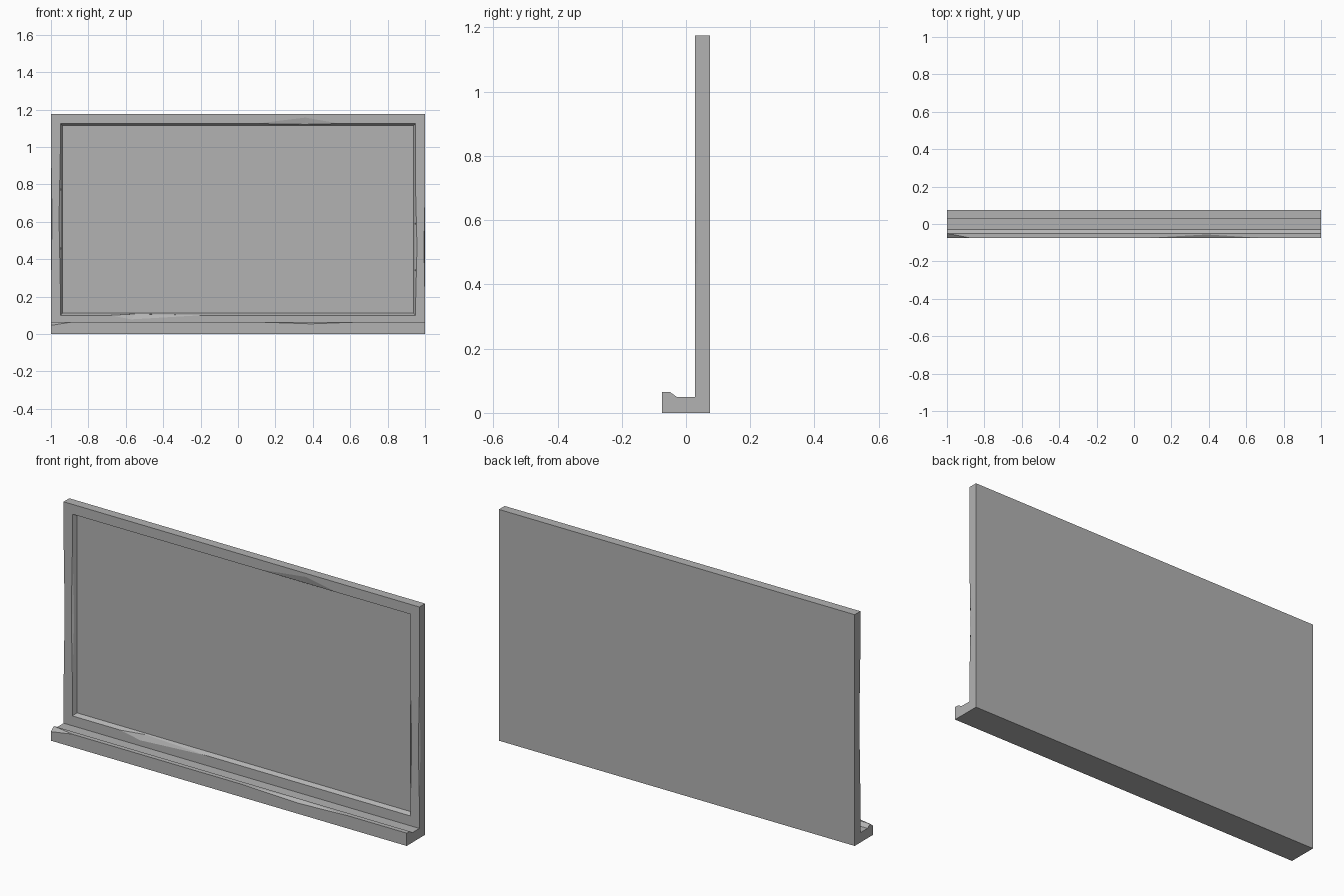
import bpy, bmesh
from mathutils import Vector

cube = bpy.data.objects.get("Cube")
if cube:
    bpy.data.objects.remove(cube, do_unlink=True)

grey = bpy.data.materials.new("plain grey")
grey.use_nodes = True
GREY = (0.45, 0.45, 0.45, 1)
grey.diffuse_color = GREY
grey.node_tree.nodes["Principled BSDF"].inputs["Base Color"].default_value = GREY

FRONT, BACK, LIP = 0.028, 0.074, -0.074
TOP, LIP_TOP, LEDGE = 1.175, 0.065, 0.05


def make_object(name, bm):
    bmesh.ops.recalc_face_normals(bm, faces=bm.faces)
    mesh = bpy.data.meshes.new(name)
    bm.to_mesh(mesh)
    bm.free()
    mesh.materials.append(grey)
    obj = bpy.data.objects.new(name, mesh)
    bpy.context.scene.collection.objects.link(obj)
    return obj


# Frame and tray: one side profile (y, z) swept along the width
profile = [(LIP, 0), (LIP, LIP_TOP), (-0.05, LIP_TOP), (-0.029, LEDGE),
           (FRONT, LEDGE), (FRONT, TOP), (BACK, TOP), (BACK, 0)]
bm = bmesh.new()
end = bm.faces.new([bm.verts.new((-1, y, z)) for y, z in profile])
swept = bmesh.ops.extrude_face_region(bm, geom=[end])
bmesh.ops.translate(bm, vec=(2, 0, 0),
                    verts=[g for g in swept["geom"] if isinstance(g, bmesh.types.BMVert)])
bmesh.ops.recalc_face_normals(bm, faces=bm.faces)

# Sunken writing panel with sloped border
panel = [f for f in bm.faces if f.normal.y < -0.9 and f.calc_center_median().z > 0.3]
bmesh.ops.inset_region(bm, faces=panel, thickness=0.05, use_even_offset=True)
bmesh.ops.inset_region(bm, faces=panel, thickness=0.011, use_even_offset=True)
for v in panel[0].verts:
    v.co.y += 0.02
board = make_object("board_with_tray", bm)

# Worn chips: edge start, edge end, one point on each adjoining face, outward direction
chips = [
    # upper and lower inner frame edges
    ((0.1, FRONT, 1.125), (0.54, FRONT, 1.125),
     (0.36, FRONT, 1.157), (0.36, 0.036, 1.121), (0, -1, -1)),
    ((-0.68, FRONT, 0.1), (-0.2, FRONT, 0.1),
     (-0.57, FRONT, 0.078), (-0.55, 0.042, 0.107), (0, -1, 1)),
    # front edge and corner of the tray lip
    ((0.08, LIP, LIP_TOP), (0.67, LIP, LIP_TOP),
     (0.39, LIP, 0.054), (0.39, -0.056, LIP_TOP), (0, -1, 1)),
    ((-1, LIP, 0.046), (-0.88, LIP, LIP_TOP),
     (-1, -0.05, LIP_TOP), (-1, LIP, LIP_TOP), (-1, -1, 1)),
]
# outer and inner upright edges on both sides
for s, low, high in ((-1, 0.25, 0.98), (1, 0.18, 0.75)):
    mid = (low + high) / 2
    chips.append(((s, FRONT, low), (s, FRONT, high),
                  (s * 0.994, FRONT, mid), (s, 0.038, mid), (s, -1, 0)))
    chips.append(((s * 0.95, FRONT, low), (s * 0.95, FRONT, high),
                  (s * 0.957, FRONT, mid), (s * 0.946, 0.036, mid), (-s, -1, 0)))

bm = bmesh.new()
for a, b, c, d, out in chips:
    tip = (Vector(a) + Vector(b)) / 2 + Vector(out) * 0.03
    verts = [bm.verts.new(p) for p in (a, b, c, d, tip)]
    bmesh.ops.convex_hull(bm, input=verts)
cutter = make_object("chip_cutter", bm)
cutter.hide_render = True

# Carve the chips and keep the result as plain mesh
cut = board.modifiers.new("chips", "BOOLEAN")
cut.operation = "DIFFERENCE"
cut.solver = "EXACT"
cut.object = cutter
depsgraph = bpy.context.evaluated_depsgraph_get()
board_mesh = bpy.data.meshes.new_from_object(board.evaluated_get(depsgraph))
board.modifiers.clear()
board.data = board_mesh
bpy.data.objects.remove(cutter, do_unlink=True)
